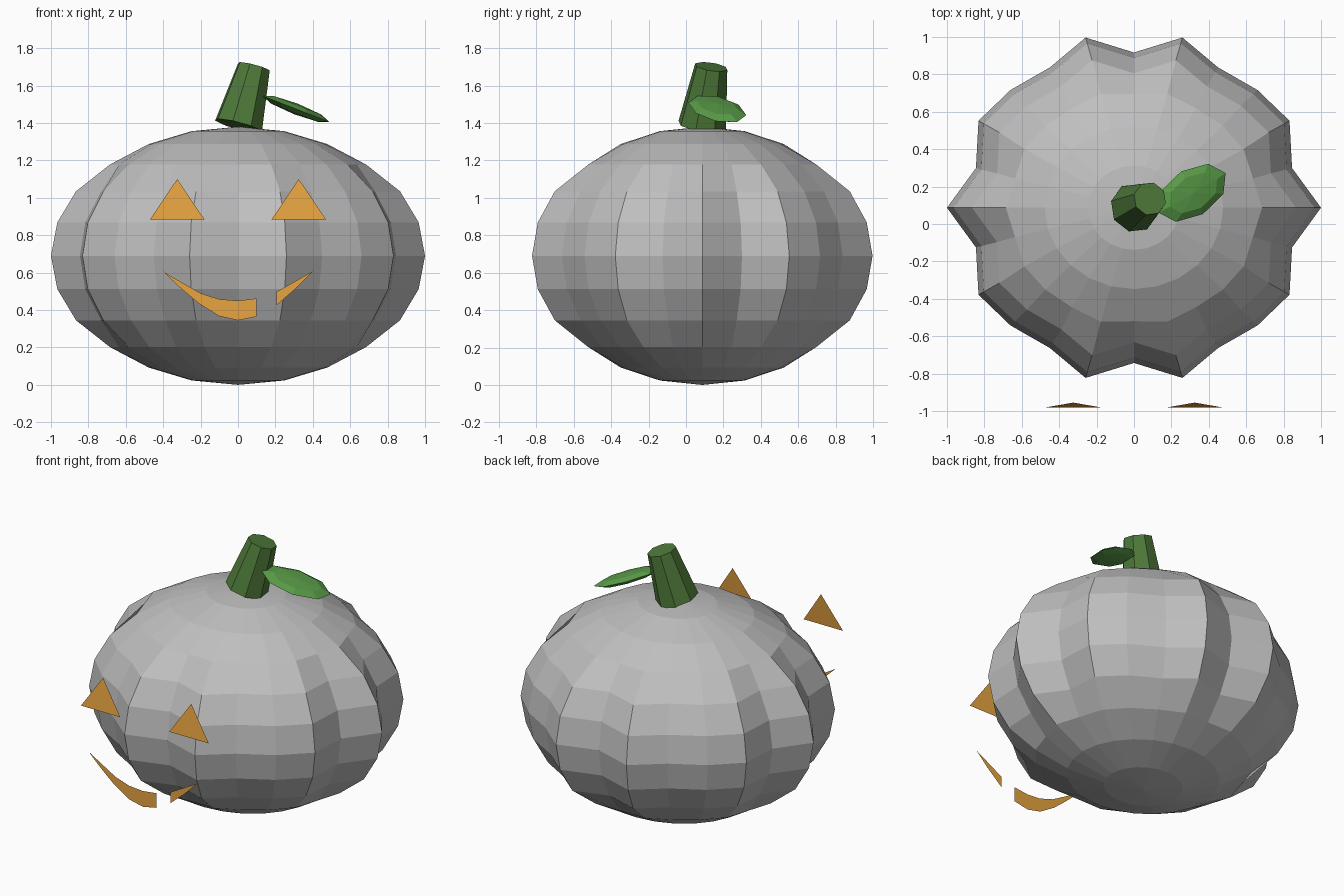
import bpy, bmesh, math
from mathutils import Matrix, Vector

cube = bpy.data.objects.get("Cube")
if cube:
    bpy.data.objects.remove(cube, do_unlink=True)


def material(name, rgb):
    mat = bpy.data.materials.new(name)
    mat.use_nodes = True
    mat.diffuse_color = (*rgb, 1)
    mat.node_tree.nodes["Principled BSDF"].inputs["Base Color"].default_value = (*rgb, 1)
    return mat


grey = material("grey skin", (0.52, 0.52, 0.52))
orange = material("orange", (0.9, 0.42, 0.06))
stem_green = material("dark green", (0.075, 0.19, 0.04))
leaf_green = material("leaf green", (0.1, 0.33, 0.065))


def finish(bm, name, mat):
    mesh = bpy.data.meshes.new(name)
    bm.to_mesh(mesh)
    bm.free()
    mesh.materials.append(mat)
    obj = bpy.data.objects.new(name, mesh)
    bpy.context.collection.objects.link(obj)
    return obj


def plate(name, points):
    """Thin face feature; points are (x, y, z)."""
    bm = bmesh.new()
    face = bm.faces.new([bm.verts.new(p) for p in points])
    face.normal_update()
    if face.normal.y > 0:
        face.normal_flip()
    return finish(bm, name, orange)


# Ribbed body: sphere whose middle rings follow a ribbed quarter outline
CENTRE = Vector((0, 0.087, 0.69))
RIBS = [(1.0, 0.9), (0.875, 0.82), (0.96, 0.93), (0.934, 0.89),
        (0.9, 0.866), (1.0, 0.942), (0.9, 0.83)]
BASE = (0.955, 0.87)
bm = bmesh.new()
bmesh.ops.create_uvsphere(bm, u_segments=24, v_segments=12, radius=1)
for v in bm.verts:
    step = round(math.atan2(abs(v.co.y), abs(v.co.x)) / math.radians(15))
    height = abs(v.co.z)
    ribbing = 1 if height < 0.6 else 0.3 if height < 0.8 else 0
    sx, sy = (b + (r - b) * ribbing for b, r in zip(BASE, RIBS[step]))
    v.co = CENTRE + Vector((v.co.x * sx, v.co.y * sy, v.co.z * 0.69))
finish(bm, "pumpkin_body", grey)

# Leaning tapered stem
foot, tip = Vector((0.003, 0.087, 1.385)), Vector((0.085, 0.135, 1.7))
axis = tip - foot
bm = bmesh.new()
bmesh.ops.create_cone(
    bm, cap_ends=True, segments=8, radius1=0.133, radius2=0.09, depth=axis.length,
    matrix=Matrix.Translation((foot + tip) / 2) @ axis.to_track_quat("Z", "Y").to_matrix().to_4x4())
finish(bm, "stem", stem_green)

# Flattened leaf sloping away from the stem
bm = bmesh.new()
bmesh.ops.create_uvsphere(
    bm, u_segments=8, v_segments=4, radius=1,
    matrix=Matrix.Translation((0.31, 0.167, 1.475)) @ Matrix.Rotation(0.372, 4, "Y")
    @ Matrix.Rotation(0.5, 4, "Z") @ Matrix.Diagonal((0.22, 0.13, 0.03, 1)))
finish(bm, "leaf", leaf_green)

# Floating triangular eyes, leaning back slightly
for name, side in (("left_eye", 1), ("right_eye", -1)):
    plate(name, [(side * 0.18, -0.98, 0.885), (side * 0.47, -0.98, 0.885),
                 (side * 0.325, -0.955, 1.1)])

# Floating smile in two pieces
smile = [(-0.4, 0.605), (-0.2, 0.49), (-0.1, 0.458), (0, 0.45), (0.1, 0.462),
         (0.1, 0.365), (0, 0.345), (-0.1, 0.367), (-0.21, 0.435), (-0.31, 0.52)]
corner = [(0.205, 0.497), (0.4, 0.607), (0.315, 0.52), (0.205, 0.425)]
plate("smile", [(x, -1, z) for x, z in smile])
plate("smile_corner", [(x, -1, z) for x, z in corner])
